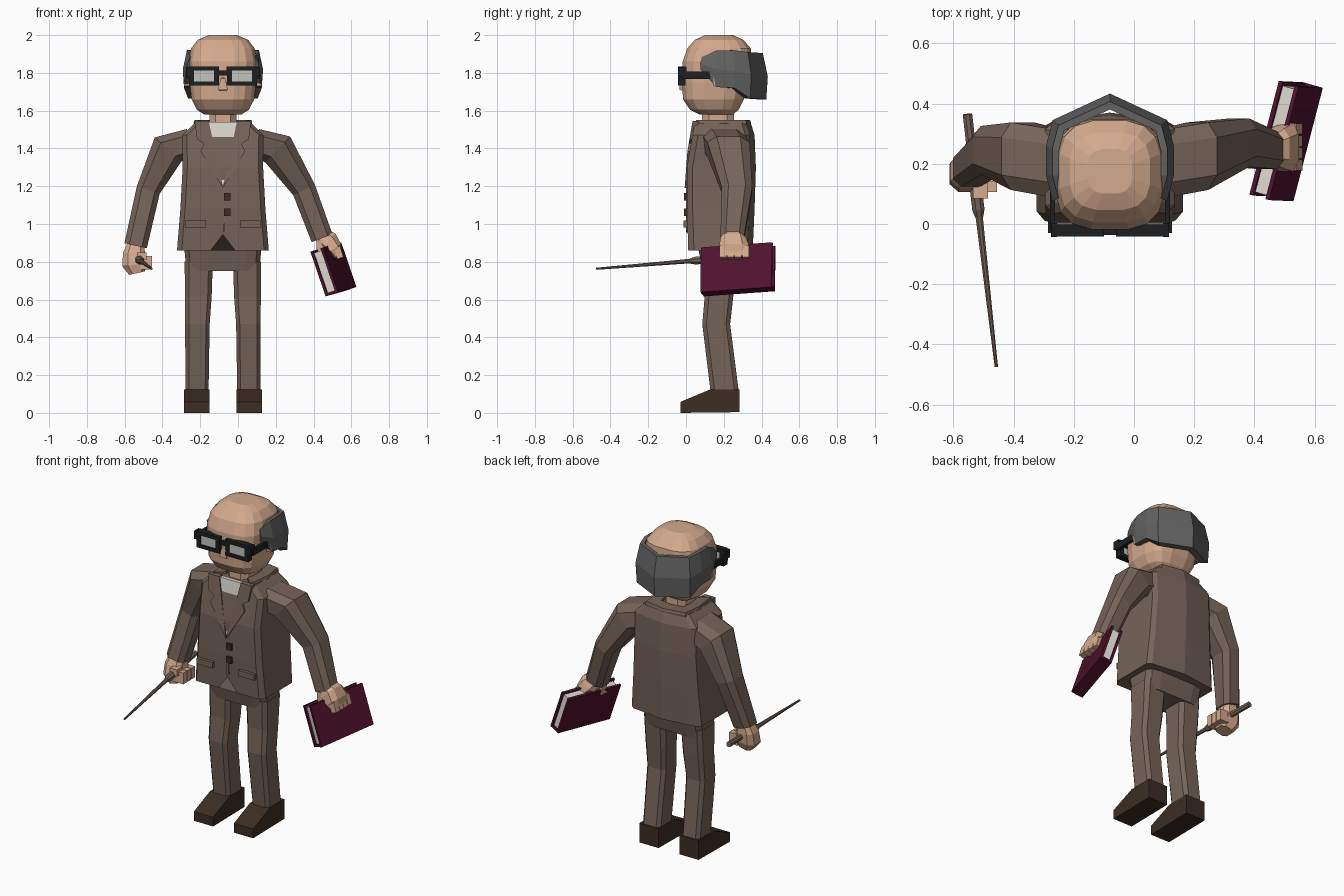
import bpy, bmesh, math
from mathutils import Vector

if "Cube" in bpy.data.objects:
    bpy.data.objects.remove(bpy.data.objects["Cube"])

CX = -0.08  # body centre line


def material(name, r, g, b):
    m = bpy.data.materials.new(name)
    m.use_nodes = True
    m.diffuse_color = (r, g, b, 1)
    m.node_tree.nodes["Principled BSDF"].inputs["Base Color"].default_value = (r, g, b, 1)
    return m


SKIN = material("skin", .66, .40, .27)
SUIT = material("brown suit", .18, .127, .10)
SHOE = material("dark brown leather", .045, .026, .016)
HAIR = material("grey hair", .12, .12, .12)
BLACK = material("black frame", .012, .013, .015)
GLASS = material("pale lens", .55, .56, .52)
WHITE = material("shirt white", .72, .70, .64)
BOOK = material("maroon cover", .085, .006, .028)


def loft(name, rings, mat):
    """Skin a row of equal closed rings and cap both ends."""
    bm = bmesh.new()
    rows = [[bm.verts.new(p) for p in ring] for ring in rings]
    n = len(rows[0])
    for a, b in zip(rows, rows[1:]):
        for i in range(n):
            j = (i + 1) % n
            bm.faces.new((a[i], a[j], b[j], b[i]))
    bm.faces.new(rows[0])
    bm.faces.new(rows[-1])
    bmesh.ops.recalc_face_normals(bm, faces=bm.faces)
    me = bpy.data.meshes.new(name)
    bm.to_mesh(me)
    bm.free()
    me.materials.append(mat)
    ob = bpy.data.objects.new(name, me)
    bpy.context.collection.objects.link(ob)
    return ob


def ring(c, u, v, n, p):
    """Rounded-square ring around c with half axes u and v."""
    out = []
    for i in range(n):
        t = 2 * math.pi * (i + .5) / n
        a, b = math.cos(t), math.sin(t)
        out.append(Vector(c) + u * math.copysign(abs(a) ** (2 / p), a)
                   + v * math.copysign(abs(b) ** (2 / p), b))
    return out


def tube(name, secs, mat, n=8, p=3):
    """Limb through sections (x, y, z, half depth, half width)."""
    pts = [Vector(s[:3]) for s in secs]
    rings = []
    for i, s in enumerate(secs):
        d = pts[min(i + 1, len(pts) - 1)] - pts[max(i - 1, 0)]
        side = d.cross(Vector((0, 1, 0))).normalized()
        rings.append(ring(pts[i], Vector((0, s[3], 0)), side * s[4], n, p))
    return loft(name, rings, mat)


def block(name, c, size, mat, axes=((1, 0, 0), (0, 1, 0), (0, 0, 1))):
    u, v, w = (Vector(a).normalized() * s / 2 for a, s in zip(axes, size))
    c = Vector(c)
    return loft(name, [[c + k * w + a * u + b * v for a, b in
                        ((-1, -1), (1, -1), (1, 1), (-1, 1))] for k in (-1, 1)], mat)


def front(z):
    """Depth of the jacket front at height z."""
    return .005 + max(0, (z - 1.3) * .17)


def plate(name, pts, mat, proud):
    """Flat panel lying on the jacket front; points are (x offset, z)."""
    return loft(name, [[(CX + x, front(z) - d, z) for x, z in pts] for d in (-.02, proud)], mat)


def u_band(name, half, mat, inner, top):
    """Band round the back of the body; half holds (x, y, low, mid, high)."""
    secs = half + [(-x, *r) for x, *r in half[-2::-1]]
    rings = []
    for x, y, lo, mid, hi in secs:
        rings.append([(CX + x * s, .17 + (y - .17) * s, z) for s, z in
                      ((.97, lo), (1, mid), (top, hi), (inner, hi), (inner, lo))])
    return loft(name, rings, mat)


# Head: z, centre y, half width, half depth
head = [(1.58, .16, .10, .09), (1.605, .15, .14, .13), (1.66, .145, .168, .163),
        (1.75, .155, .178, .178), (1.86, .165, .184, .185), (1.93, .175, .17, .17),
        (1.975, .175, .135, .13), (2.0, .175, .075, .075)]
loft("head", [ring((CX, y, z), Vector((w, 0, 0)), Vector((0, d, 0)), 16, 3)
              for z, y, w, d in head], SKIN)
tube("neck", [(CX, .17, 1.48, .09, .075), (CX, .17, 1.62, .09, .075)], SKIN)
loft("nose", [[(CX - .012, -.03, 1.77), (CX + .012, -.03, 1.77), (CX, -.01, 1.78)],
              [(CX - .026, -.035, 1.71), (CX + .026, -.035, 1.71), (CX, .01, 1.70)]], SKIN)
u_band("hair", [(.19, .075, 1.815, 1.85, 1.885), (.212, .16, 1.725, 1.82, 1.918),
                (.212, .26, 1.72, 1.81, 1.92), (.19, .345, 1.665, 1.79, 1.91),
                (0, .433, 1.66, 1.78, 1.905)], HAIR, .8, .9)

# Glasses
for s, side in ((1, "left"), (-1, "right")):
    x = CX + s * .1
    for k in (-1, 1):
        block(side + "_rim_bar", (x, -.022, 1.783 + k * .04), (.16, .04, .022), BLACK)
        block(side + "_rim_post", (x + k * .066, -.022, 1.783), (.026, .04, .095), BLACK)
    block(side + "_lens", (x, -.031, 1.783), (.115, .008, .07), GLASS)
    block(side + "_hinge", (CX + s * .186, -.02, 1.805), (.02, .045, .05), BLACK)
    block(side + "_temple", (CX + s * .191, .075, 1.788), (.016, .19, .04), BLACK)
    block(side + "_ear", (CX + s * .19, .165, 1.765), (.03, .04, .07), SKIN)
block("glasses_bridge", (CX, -.022, 1.80), (.06, .03, .025), BLACK)

# Jacket body: z, half width, front y, back y
rows = [(.86, .243, .012, .325), (1.08, .225, front(1.08), .335), (1.3, .213, front(1.3), .342),
        (1.47, .215, front(1.47), .335), (1.535, .15, front(1.535), .315)]
rings = []
for z, w, f, b in rows:
    half = [(.065, f), (w - .025, f), (w, f + .03), (w, b - .02), (w - .025, b)]
    r = [(CX, f, .945 if z < 1 else z)] + [(CX + x, y, z) for x, y in half]
    r += [(CX, b + .028, z)] + [(CX - x, y, z) for x, y in reversed(half)]
    rings.append(r)
loft("jacket", rings, SUIT)
u_band("collar", [(.135, .05, 1.51, 1.535, 1.55), (.155, .2, 1.51, 1.535, 1.55),
                  (.14, .32, 1.51, 1.535, 1.55), (0, .345, 1.51, 1.535, 1.55)], SUIT, .55, .97)

# Shirt, lapels, pockets, buttons
plate("shirt", [(-.08, 1.54), (.08, 1.54), (0, 1.2)], WHITE, .004)
for s, side in ((1, "left"), (-1, "right")):
    lapel = [(.075, 1.545), (.15, 1.545), (.137, 1.45), (.10, 1.425), (.118, 1.385), (0, 1.19)]
    plate(side + "_lapel", [(s * x, z) for x, z in lapel], SUIT, .012)
    block(side + "_pocket_flap", (CX + s * .145, 0, 1.0), (.11, .024, .036), SUIT)
plate("jacket_overlap", [(0, 1.2), (.012, 1.2), (.012, .965), (0, .955)], SUIT, .004)
for z in (1.145, 1.062):
    block("button", (CX + .022, 0, z), (.034, .02, .04), SHOE)

# Trousers and shoes
tube("hips", [(CX, .18, .75, .09, .195), (CX, .18, .86, .115, .206), (CX, .18, .98, .13, .20)],
     SUIT, 12, 5)
for s, side in ((1, "left"), (-1, "right")):
    legs = [(.137, .205, .11, .077, .063), (.135, .16, .47, .076, .067),
            (.13, .175, .62, .078, .073), (.128, .18, .80, .09, .077)]
    tube(side + "_leg", [(CX + s * x, *r) for x, *r in legs], SUIT, 8, 5)
    prof = [(-.03, 0), (-.03, .058), (.13, .125), (.284, .125), (.284, .004)]
    loft(side + "_shoe", [[(CX + s * x, y, z) for y, z in prof] for x in (.072, .206)], SHOE)

# Sleeves
tube("left_sleeve", [(.09, .2, 1.43, .12, .08), (.21, .225, 1.395, .118, .10),
                     (.35, .27, 1.18, .085, .067), (.445, .245, .925, .066, .062)], SUIT)
tube("right_sleeve", [(-.25, .2, 1.43, .12, .08), (-.37, .225, 1.395, .118, .10),
                      (-.475, .245, 1.18, .085, .067), (-.542, .185, .885, .064, .064)], SUIT)

# Right hand with pointer
tube("right_hand", [(-.54, .185, .90, .045, .045), (-.55, .175, .845, .058, .062),
                    (-.545, .165, .785, .062, .072), (-.535, .16, .74, .045, .045)], SKIN)
for i in range(3):
    block("right_finger", (-.485, .125 + i * .04, .795), (.06, .036, .07), SKIN)
block("right_thumb", (-.51, .115, .83), (.05, .06, .04), SKIN)

back, tip = Vector((-.553, .365, .832)), Vector((-.457, -.475, .763))
way = (tip - back).normalized()
u = way.cross(Vector((0, 0, 1))).normalized()
v = u.cross(way)
for name, stations in (("pointer_handle", [(0, .017), (.25, .017), (.26, .022), (.32, .022), (.345, .015)]),
                       ("pointer_rod", [(.34, .013), (.848, .006)])):
    loft(name, [ring(back + way * t, u * r, v * r, 8, 2) for t, r in stations], SUIT)

# Book, tilted: length, drop and thickness axes
length = Vector((.25, .965, .07)).normalized()
thick = length.cross(Vector((.32, -.015, -.94))).normalized() * -1
drop = thick.cross(length).normalized()
if drop.z > 0:
    drop = -drop
axes = (length, drop, thick)
mid = Vector((.505, .275, .76))
for k, side in ((-1, "inner"), (1, "outer")):
    block(side + "_book_cover", mid + thick * k * .029, (.39, .25, .014), BOOK, axes)
block("book_pages", mid, (.365, .225, .05), WHITE, axes)
block("book_spine", mid + drop * .118, (.39, .014, .06), BOOK, axes)

# Left hand over the top of the book
tube("left_hand", [(.44, .245, .945, .045, .045), (.475, .25, .91, .07, .06),
                   (.51, .255, .87, .085, .045), (.532, .255, .825, .068, .022)], SKIN)
for i in range(4):
    block("left_finger", (.532, .196 + i * .04, .85), (.035, .036, .065), SKIN,
          ((.95, 0, .31), (0, 1, 0), (-.31, 0, .95)))
block("left_thumb", (.435, .215, .875), (.04, .05, .08), SKIN)
